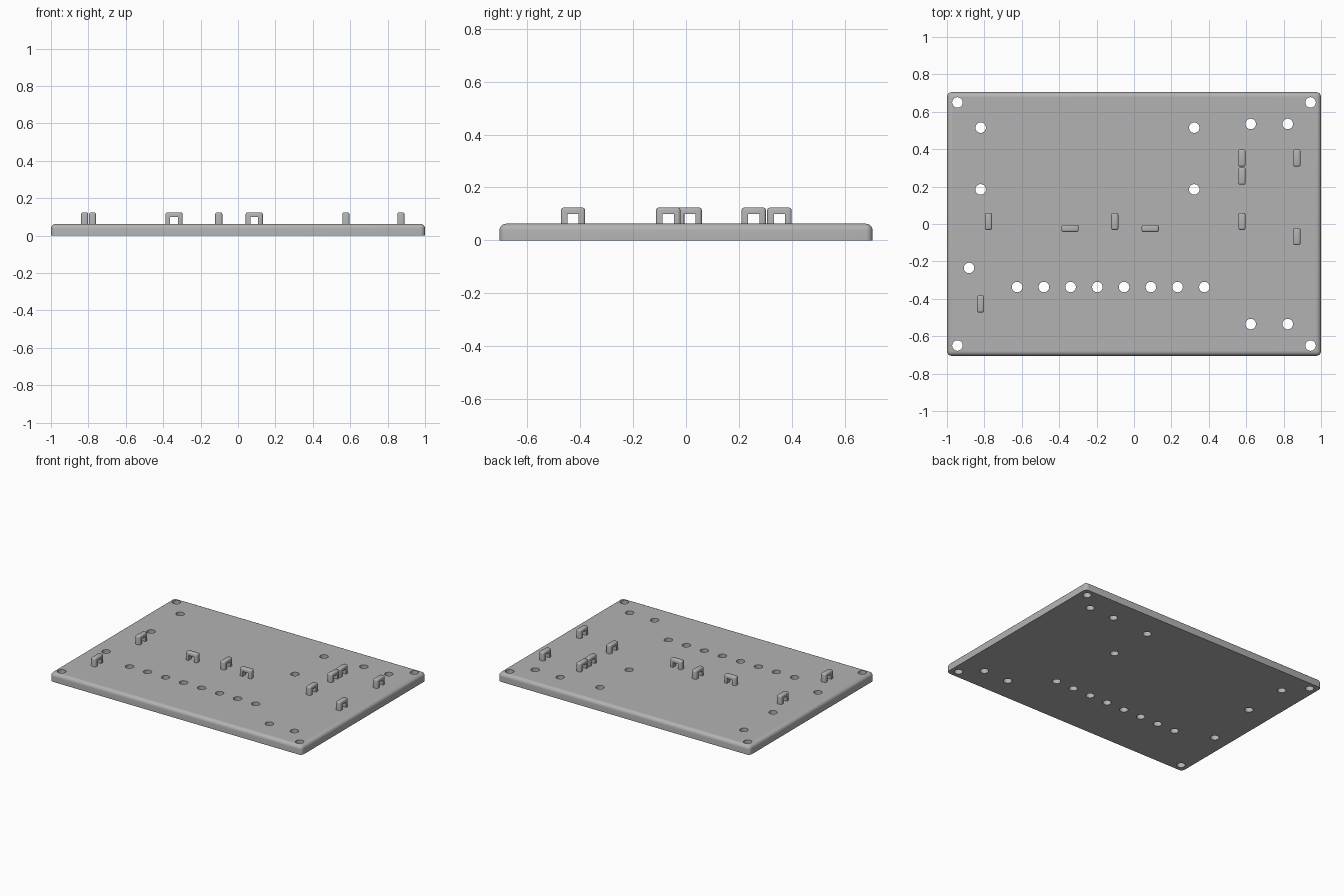
import bpy
import bmesh
from math import radians
from mathutils import Matrix

cube = bpy.data.objects.get("Cube")
if cube:
    bpy.data.objects.remove(cube, do_unlink=True)

# One grey for the whole model
GREY = (0.45, 0.45, 0.45, 1)
grey = bpy.data.materials.new("plain grey")
grey.use_nodes = True
grey.diffuse_color = GREY
grey.node_tree.nodes["Principled BSDF"].inputs["Base Color"].default_value = GREY

PLATE_TOP = 0.063
HOLE_RADIUS = 0.028


def add_object(name, bm):
    bmesh.ops.recalc_face_normals(bm, faces=bm.faces)
    mesh = bpy.data.meshes.new(name)
    bm.to_mesh(mesh)
    bm.free()
    mesh.materials.append(grey)
    obj = bpy.data.objects.new(name, mesh)
    bpy.context.collection.objects.link(obj)
    return obj


def select_only(obj):
    bpy.ops.object.select_all(action="DESELECT")
    obj.select_set(True)
    bpy.context.view_layer.objects.active = obj


def smooth(obj):
    select_only(obj)
    bpy.ops.object.shade_smooth_by_angle(angle=radians(35))


# Base plate, rounded everywhere except along the bottom
bm = bmesh.new()
size = Matrix.Diagonal((2, 1.41, PLATE_TOP, 1))
bmesh.ops.create_cube(bm, size=1, matrix=Matrix.Translation((0, 0, PLATE_TOP / 2)) @ size)
rounded = [e for e in bm.edges if max(v.co.z for v in e.verts) > 0.01]
bmesh.ops.bevel(bm, geom=rounded, offset=0.025, segments=5, profile=0.5, affect="EDGES")
plate = add_object("base_plate", bm)

# Round holes through the plate
holes = [(x, y) for x in (-0.944, 0.944) for y in (-0.65, 0.65)]    # corners
holes += [(x, y) for x in (-0.82, 0.322) for y in (0.185, 0.515)]   # left field
holes += [(x, y) for x in (0.624, 0.822) for y in (-0.535, 0.535)]  # right field
holes += [(-0.625 + 0.143 * i, -0.337) for i in range(8)]           # row
holes.append((-0.882, -0.235))

bm = bmesh.new()
for x, y in holes:
    bmesh.ops.create_cone(bm, cap_ends=True, segments=32, radius1=HOLE_RADIUS,
                          radius2=HOLE_RADIUS, depth=0.4,
                          matrix=Matrix.Translation((x, y, 0)))
cutter = add_object("hole_cutter", bm)
cutter.hide_render = True
cut = plate.modifiers.new("holes", "BOOLEAN")
cut.operation = "DIFFERENCE"
cut.solver = "EXACT"
cut.object = cutter
select_only(plate)
bpy.ops.object.modifier_apply(modifier=cut.name)
bpy.data.objects.remove(cutter, do_unlink=True)
smooth(plate)


# Wire loop: an upside-down U standing on the plate, outer edges rounded
def wire_loop(name, x, y, along_x=False):
    half, inner, thick = 0.046, 0.021, 0.019
    low, mid, top = PLATE_TOP - 0.005, 0.1, 0.124
    outline = [(-half, low), (-half, top), (half, top), (half, low),
               (inner, low), (inner, mid), (-inner, mid), (-inner, low)]
    bm = bmesh.new()
    face = bm.faces.new([bm.verts.new((-thick, a, z)) for a, z in outline])
    side = bmesh.ops.extrude_face_region(bm, geom=[face])
    moved = [g for g in side["geom"] if isinstance(g, bmesh.types.BMVert)]
    bmesh.ops.translate(bm, verts=moved, vec=(2 * thick, 0, 0))
    outer = [e for e in bm.edges
             if all(abs(v.co.y) > half - 0.001 for v in e.verts)
             and max(v.co.z for v in e.verts) > mid]
    bmesh.ops.bevel(bm, geom=outer, offset=0.01, segments=3, profile=0.5, affect="EDGES")
    obj = add_object(name, bm)
    obj.location = (x, y, 0)
    obj.rotation_euler.z = radians(90) if along_x else 0
    smooth(obj)


lengthwise = [(-0.778, 0.014), (-0.103, 0.014), (0.577, 0.014), (0.871, -0.067),
              (0.577, 0.353), (0.577, 0.256), (0.871, 0.353), (-0.82, -0.427)]
for i, (x, y) in enumerate(lengthwise):
    wire_loop(f"wire_loop_{i + 1}", x, y)
for side, x in (("right", -0.342), ("left", 0.087)):
    wire_loop(f"cross_loop_{side}", x, -0.024, along_x=True)
